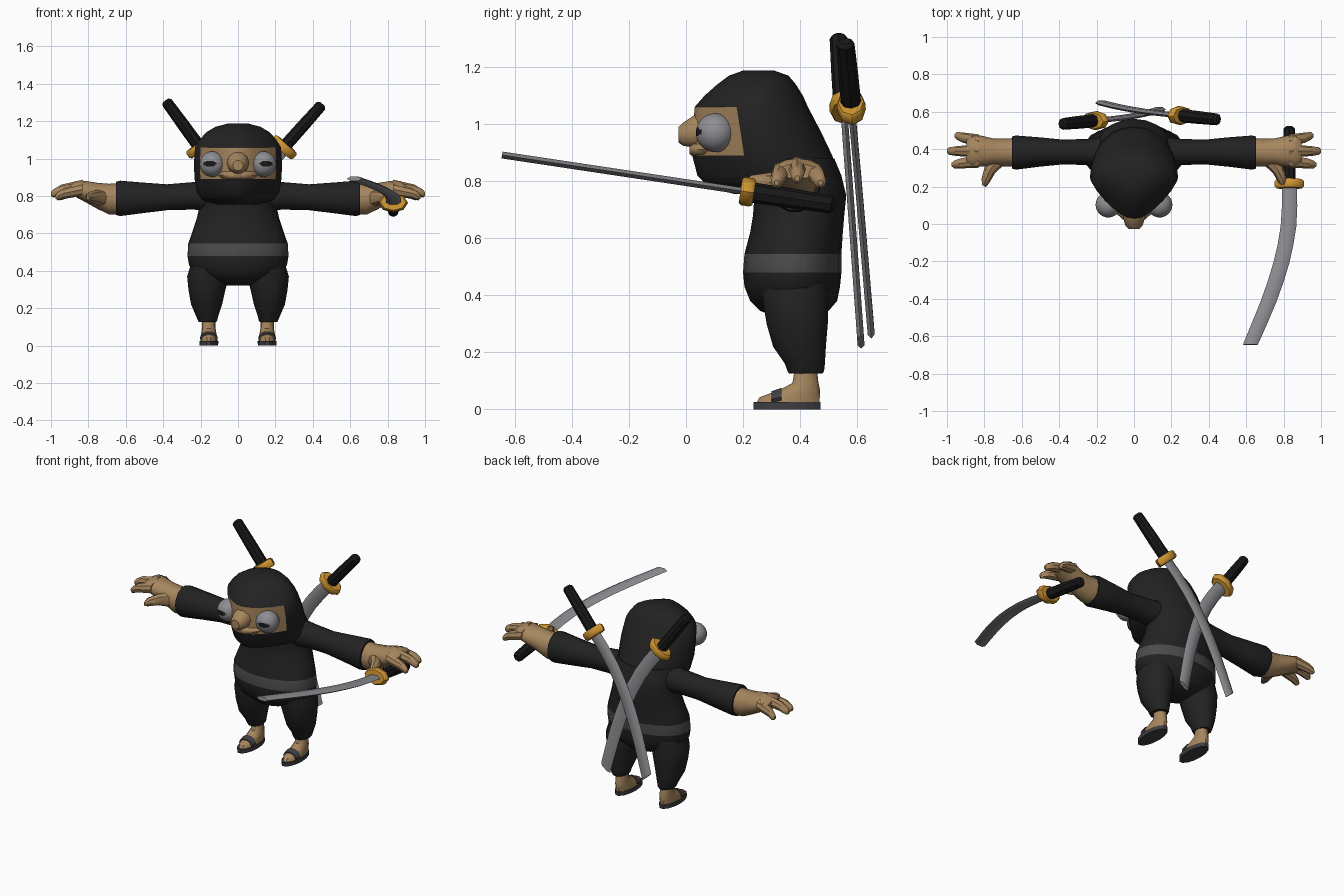
import bpy, bmesh, math
from mathutils import Vector

if "Cube" in bpy.data.objects:
    bpy.data.objects.remove(bpy.data.objects["Cube"])

def mat(name, r, g, b):
    m = bpy.data.materials.new(name)
    m.diffuse_color = (r, g, b, 1)
    m.use_nodes = True
    m.node_tree.nodes["Principled BSDF"].inputs["Base Color"].default_value = m.diffuse_color
    return m

BLACK = mat("black_cloth", .016, .016, .016)
BELT = mat("belt_grey", .07, .07, .07)
SKIN = mat("skin", .38, .235, .11)
EYE = mat("eye_grey", .27, .27, .29)
STEEL = mat("steel", .26, .26, .28)
GOLD = mat("gold", .62, .30, .03)
GRIP = mat("grip_black", .009, .009, .009)
SOLE = mat("sandal_grey", .05, .05, .055)

X, Y, Z = Vector((1, 0, 0)), Vector((0, 1, 0)), Vector((0, 0, 1))

def finish(name, bm, mats, angle=40):
    bmesh.ops.recalc_face_normals(bm, faces=bm.faces)
    me = bpy.data.meshes.new(name)
    bm.to_mesh(me)
    bm.free()
    for m in mats:
        me.materials.append(m)
    ob = bpy.data.objects.new(name, me)
    bpy.context.collection.objects.link(ob)
    bpy.ops.object.select_all(action='DESELECT')
    ob.select_set(True)
    bpy.context.view_layer.objects.active = ob
    bpy.ops.object.shade_smooth_by_angle(angle=math.radians(angle))
    return ob

def loft_bm(rings, U, V, n=12, taper=0):
    """Skin elliptical rings (centre, radius along U, radius along V) and cap the ends."""
    bm = bmesh.new()
    loops = []
    for c, ru, rv in rings:
        ring = []
        for i in range(n):
            a = 2 * math.pi * i / n
            cu, sv = math.cos(a), math.sin(a)
            cu *= 1 - taper * max(0, -sv)
            ring.append(bm.verts.new(Vector(c) + U * (ru * cu) + V * (rv * sv)))
        loops.append(ring)
    for a, b in zip(loops, loops[1:]):
        for i in range(n):
            j = (i + 1) % n
            bm.faces.new((a[i], a[j], b[j], b[i]))
    bm.faces.new(loops[0])
    bm.faces.new(loops[-1])
    return bm

def loft(name, rings, U, V, m, n=12):
    return finish(name, loft_bm(rings, U, V, n), [m])

def upright(rows):
    """Rows of (z, front y, back y, half width)."""
    return [((0, (f + b) / 2, z), w, (b - f) / 2) for z, f, b, w in rows]

# Torso with painted belt band
bm = loft_bm(upright([
    (.32, .33, .45, .07), (.345, .26, .50, .14), (.38, .225, .53, .22), (.43, .205, .54, .262),
    (.48, .20, .545, .27), (.545, .205, .545, .266), (.62, .225, .55, .24), (.68, .235, .555, .22),
    (.75, .24, .562, .205), (.82, .23, .545, .21), (.88, .2, .52, .20)]), X, Y, 20)
for f in bm.faces:
    if .485 < f.calc_center_median().z < .54:
        f.material_index = 1
finish("torso", bm, [BLACK, BELT])

# Hood with a recessed face opening
bm = loft_bm(upright([
    (.755, .17, .45, .13), (.78, .08, .50, .19), (.82, .04, .537, .22), (.89, .022, .513, .232),
    (.97, .025, .475, .236), (1.06, .03, .428, .23), (1.1, .065, .41, .205), (1.14, .11, .385, .17),
    (1.17, .15, .36, .12), (1.188, .2, .31, .05)]), X, Y, 24, .4)
opening = [f for f in bm.faces
           if .89 < f.calc_center_median().z < 1.06 and f.calc_center_median().y < .18]
bmesh.ops.inset_region(bm, faces=opening, thickness=.008, depth=-.018)
for f in opening:
    f.material_index = 1
finish("hood", bm, [BLACK, SKIN])

# Nose and muzzle
loft("nose", [((0, .08, .98), .065, .075), ((0, .03, .975), .058, .06), ((0, -.01, .965), .045, .043),
              ((0, -.027, .963), .028, .028)], X, Z, SKIN, 10)
loft("muzzle", [((0, .12, .915), .12, .035), ((0, .06, .912), .1, .033), ((0, .025, .91), .06, .024),
                ((0, .012, .91), .03, .014)], X, Z, SKIN, 12)

for s, side in ((1, "left"), (-1, "right")):
    # Eye with painted pupil
    bm = bmesh.new()
    bmesh.ops.create_uvsphere(bm, u_segments=48, v_segments=36, radius=.068)
    for f in bm.faces:
        c = f.calc_center_median()
        if c.y < 0 and ((c.x * s - .014) / .036) ** 2 + ((c.z - .003) / .014) ** 2 < 1:
            f.material_index = 1
    bmesh.ops.translate(bm, verts=bm.verts, vec=(s * .137, .103, .97))
    finish(side + "_eye", bm, [EYE, GRIP])

    def along_x(rows):
        return [((s * x, y, z), ry, rz) for x, y, z, ry, rz in rows]

    # Sleeve
    loft(side + "_sleeve", along_x([
        (.10, .38, .805, .095, .085), (.25, .385, .80, .07, .075), (.38, .385, .793, .066, .071),
        (.5, .385, .79, .078, .083), (.63, .382, .787, .091, .097), (.652, .382, .787, .086, .091)]),
        Y, Z, BLACK, 14)

    # Hand, fingers and thumb
    loft(side + "_hand", along_x([
        (.62, .385, .785, .075, .083), (.69, .382, .783, .075, .082), (.75, .385, .80, .072, .07),
        (.82, .39, .825, .083, .056), (.87, .392, .838, .086, .042), (.895, .392, .835, .07, .026)]),
        Y, Z, SKIN, 12)
    fingers = (("index", .335, .318, .835, .975, .795), ("middle", .39, .39, .853, 1.0, .81),
               ("outer", .445, .472, .835, .96, .795))
    for name, y0, y1, z0, x1, z1 in fingers:
        xm = .84 + (x1 - .84) * .65
        loft(f"{side}_{name}_finger", along_x([
            (.83, y0, z0, .034, .034), (xm, y0 + (y1 - y0) * .65, z0 * .5 + z1 * .5, .027, .029),
            (x1 - .012, y1, z1 + .003, .02, .022), (x1, y1, z1, .009, .01)]), Y, Z, SKIN, 8)
    loft(side + "_thumb", along_x([
        (.71, .36, .785, .045, .05), (.77, .29, .795, .033, .035), (.795, .23, .795, .024, .026),
        (.802, .203, .79, .011, .012)]), Vector((s * .85, .5, 0)), Z, SKIN, 8)

    # Trouser leg
    loft(side + "_trouser_leg", [((s * x, y, z), rx, ry) for z, x, y, rx, ry in (
        (.125, .163, .42, .046, .06), (.135, .163, .42, .052, .066), (.16, .165, .417, .06, .072),
        (.22, .168, .398, .083, .095), (.3, .166, .39, .099, .11), (.37, .16, .385, .112, .117),
        (.44, .15, .38, .10, .12))], X, Y, BLACK, 14)

    # Bare foot, sandal sole and strap
    loft(side + "_foot", [((s * .156, (f + b) / 2, z), w, (b - f) / 2) for z, f, b, w in (
        (.02, .242, .47, .046), (.042, .255, .472, .045), (.068, .325, .472, .04),
        (.092, .372, .466, .036), (.14, .38, .46, .035))], X, Y, SKIN, 14)
    loft(side + "_sandal_sole", [((s * .156, .354, 0), .05, .12), ((s * .156, .354, .025), .051, .121)],
         X, Y, SOLE, 14)
    loft(side + "_sandal_strap", [((s * .156, .30, .036), .047, .029), ((s * .156, .335, .042), .048, .035)],
         X, Z, SOLE, 10)

def sword(name, guard, along, bend):
    """Curved sword; 'along' points from grip to tip, 'bend' is the way the blade curves."""
    g, a = Vector(guard), Vector(along).normalized()
    b = Vector(bend)
    b = (b - a * b.dot(a)).normalized()
    t = a.cross(b)
    blade = [(0, 0, .04), (.12, -.002, .041), (.23, .004, .042), (.33, .02, .042), (.43, .043, .043),
             (.53, .073, .043), (.64, .112, .043), (.75, .157, .042), (.87, .208, .040)]
    loft(name + "_blade", [(g + a * u + b * v, w, .014) for u, v, w in blade], b, t, STEEL, 6)
    loft(name + "_guard", [(g + a * u, w, h) for u, w, h in (
        (-.024, .068, .044), (-.014, .078, .05), (.014, .078, .05), (.024, .068, .044))], b, t, GOLD, 8)
    loft(name + "_grip", [(g + a * u, r, r * 1.05) for u, r in (
        (-.31, .018), (-.298, .03), (-.15, .033), (0, .034))], b, t, GRIP, 8)

# One sword in the hand, two crossed on the back
sword("held_sword", (.83, .215, .763), (0, -1, .15), (-1, 0, 0))
sword("back_sword_outer", (.245, .58, 1.06), (-.67, .07, -.75), (.75, .04, -.67))
sword("back_sword_inner", (-.205, .553, 1.06), (.59, .06, -.81), (-.81, .04, -.59))
